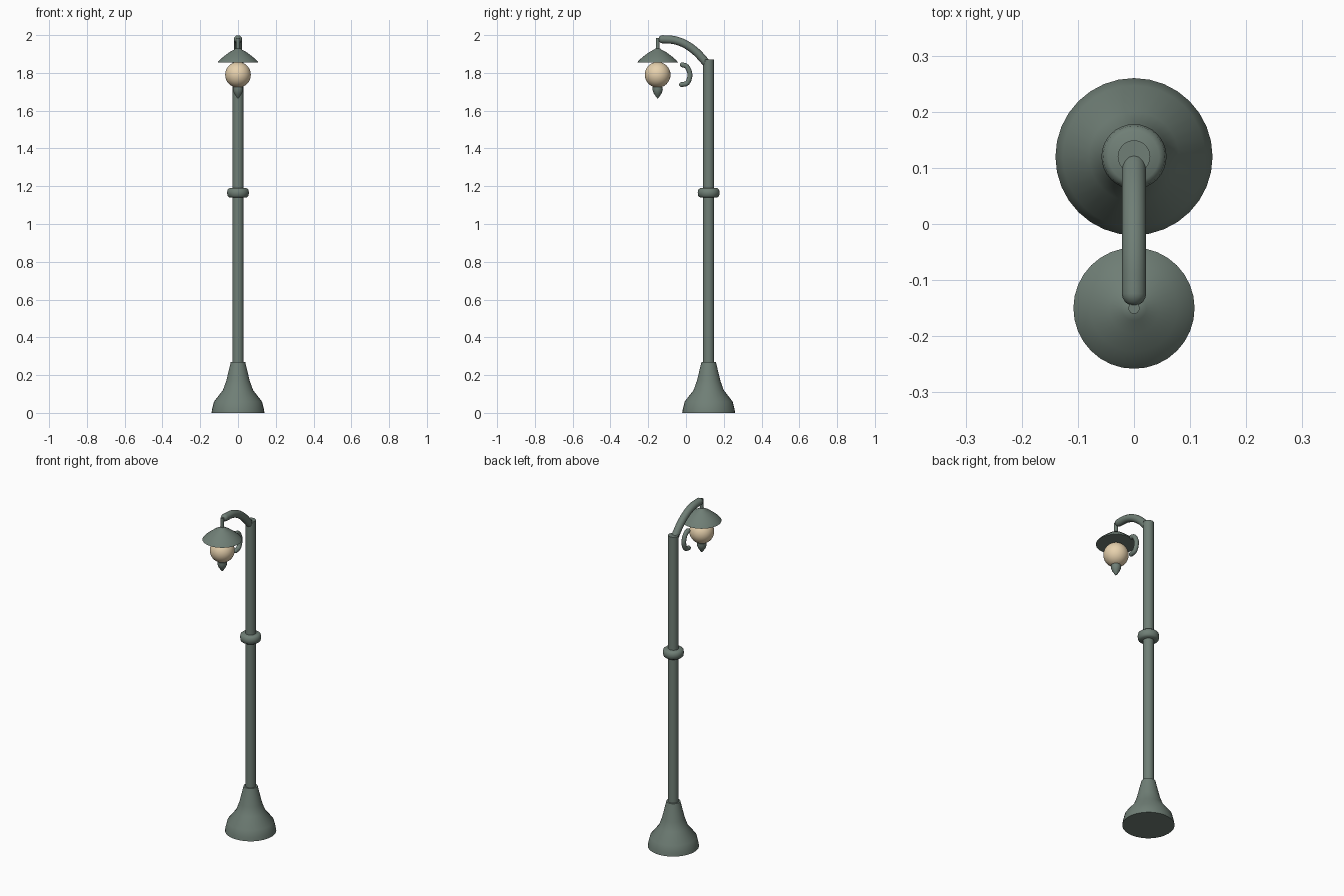
import bpy, bmesh, math
from mathutils import Vector

if "Cube" in bpy.data.objects:
    bpy.data.objects.remove(bpy.data.objects["Cube"])

POST_Y, LAMP_Y = 0.12, -0.15


def material(name, color):
    m = bpy.data.materials.new(name)
    m.diffuse_color = color
    m.use_nodes = True
    m.node_tree.nodes["Principled BSDF"].inputs["Base Color"].default_value = m.diffuse_color
    return m


GREEN = material("green_paint", (0.16, 0.21, 0.18, 1))
CREAM = material("warm_glass", (0.80, 0.64, 0.42, 1))


def finish(bm, name, mat, angle=40):
    bmesh.ops.recalc_face_normals(bm, faces=bm.faces)
    me = bpy.data.meshes.new(name)
    bm.to_mesh(me)
    bm.free()
    ob = bpy.data.objects.new(name, me)
    bpy.context.collection.objects.link(ob)
    me.materials.append(mat)
    bpy.ops.object.select_all(action='DESELECT')
    ob.select_set(True)
    bpy.context.view_layer.objects.active = ob
    bpy.ops.object.shade_smooth_by_angle(angle=math.radians(angle))
    return ob


def skin(bm, rings):
    """Bridge successive vertex rings and cap both ends."""
    n = len(rings[0])
    for a, b in zip(rings, rings[1:]):
        for i in range(n):
            j = (i + 1) % n
            bm.faces.new((a[i], a[j], b[j], b[i]))
    bm.faces.new(rings[0])
    bm.faces.new(rings[-1])


def lathe(name, profile, y, mat=GREEN, sides=32, angle=40):
    """Turn (radius, z) pairs around a vertical axis at x=0, y."""
    bm = bmesh.new()
    turn = [2 * math.pi * i / sides for i in range(sides)]
    skin(bm, [[bm.verts.new((r * math.cos(t), y + r * math.sin(t), z)) for t in turn]
              for r, z in profile])
    return finish(bm, name, mat, angle)


def tube(name, path, radius, sides=16, steps=5):
    """Round-ended tube along a smooth (y, z) path."""
    p = [Vector((0, y, z)) for y, z in path]
    p = [2 * p[0] - p[1]] + p + [2 * p[-1] - p[-2]]
    pts = []
    for a, b, c, d in zip(p, p[1:], p[2:], p[3:]):
        for k in range(steps):
            t = k / steps
            pts.append(0.5 * (2 * b + (c - a) * t + (2 * a - 5 * b + 4 * c - d) * t**2
                              + (3 * b - a - 3 * c + d) * t**3))
    pts.append(p[-2])
    tangents = [(pts[min(i + 1, len(pts) - 1)] - pts[max(i - 1, 0)]).normalized()
                for i in range(len(pts))]
    stations = [(q, t, radius) for q, t in zip(pts, tangents)]
    cap = [(0.95, 0.3), (0.7, 0.7), (0.25, 0.95)]
    start = [(pts[0] - tangents[0] * radius * h, tangents[0], radius * s) for s, h in reversed(cap)]
    end = [(pts[-1] + tangents[-1] * radius * h, tangents[-1], radius * s) for s, h in cap]
    bm = bmesh.new()
    side = Vector((1, 0, 0))
    rings = []
    for q, t, r in start + stations + end:
        up = side.cross(t)
        rings.append([bm.verts.new(q + r * (side * math.cos(w) + up * math.sin(w)))
                      for w in (2 * math.pi * i / sides for i in range(sides))])
    skin(bm, rings)
    return finish(bm, name, GREEN, 60)


# Post: flared foot, column and collar
lathe("base", [(0.14, 0), (0.137, 0.02), (0.127, 0.06), (0.08, 0.12),
               (0.062, 0.17), (0.038, 0.27)], POST_Y)
lathe("column", [(0.029, 0.25), (0.029, 1.87)], POST_Y)
lathe("collar", [(0.045, 1.14), (0.055, 1.148), (0.058, 1.166),
                 (0.055, 1.182), (0.045, 1.19)], POST_Y, angle=60)

# Curved arm and the scroll beneath it
tube("arm", [(-0.125, 1.978), (-0.06, 1.973), (0.0, 1.95), (0.055, 1.91), (0.106, 1.855)], 0.0215)
tube("scroll", [(-0.02, 1.843), (0.005, 1.832), (0.021, 1.79), (0.007, 1.747), (-0.024, 1.738)], 0.013)

# Hanging lamp: rod, shade, globe and finial
lathe("hanger", [(0.01, 1.92), (0.01, 1.985)], LAMP_Y, sides=16)
lathe("shade", [(0.108, 1.855), (0.098, 1.868), (0.078, 1.885), (0.045, 1.91),
                (0.022, 1.922), (0.012, 1.93)], LAMP_Y)
bm = bmesh.new()
bmesh.ops.create_uvsphere(bm, u_segments=32, v_segments=16, radius=0.068)
bmesh.ops.translate(bm, verts=bm.verts, vec=(0, LAMP_Y, 1.79))
finish(bm, "globe", CREAM)
lathe("finial", [(0.026, 1.725), (0.027, 1.71), (0.021, 1.692), (0.01, 1.675), (0.002, 1.665)],
      LAMP_Y, sides=24)
